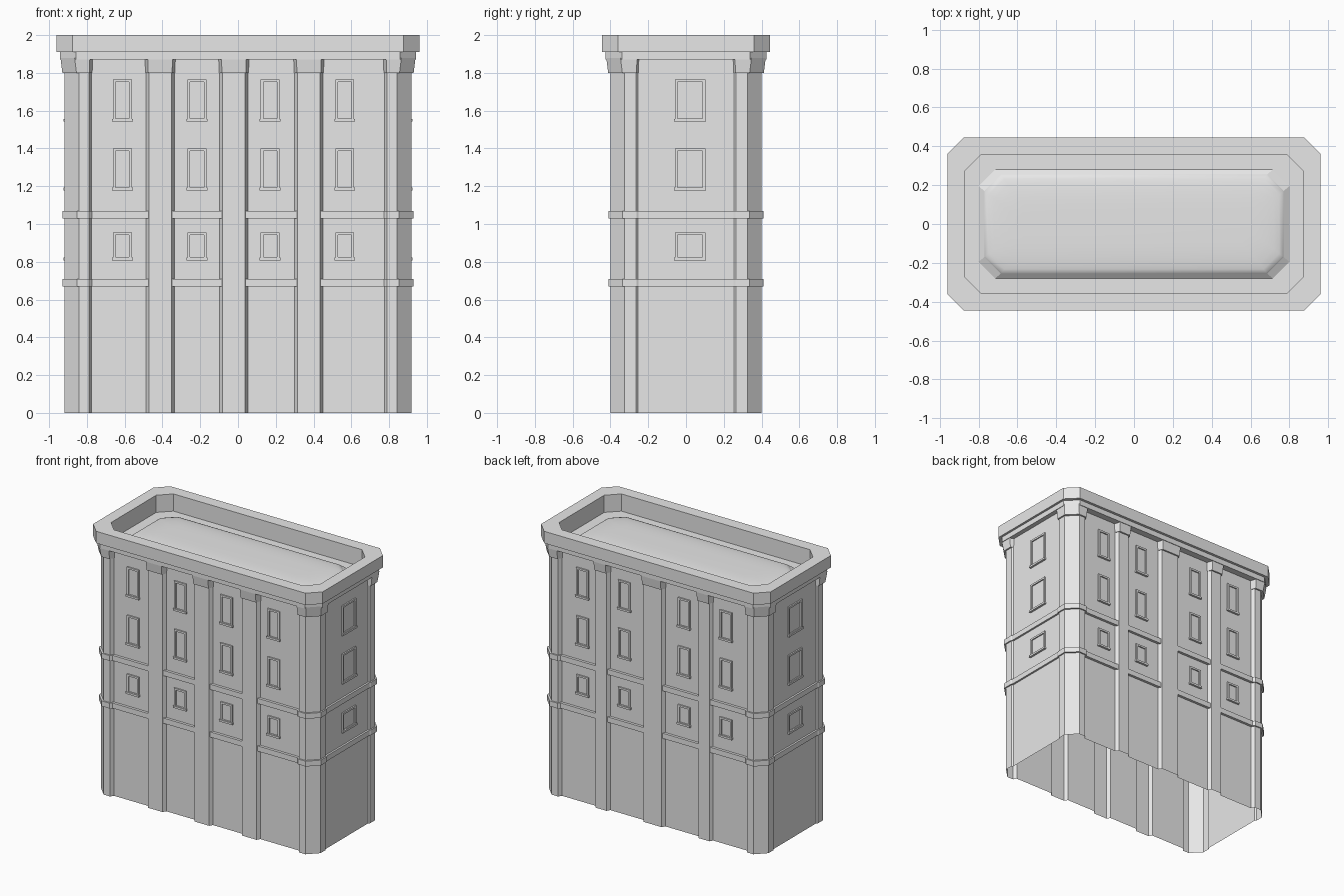
import bpy
from math import radians, sin, cos, pi
from mathutils import Matrix, Vector

cube = bpy.data.objects.get("Cube")
if cube:
    bpy.data.objects.remove(cube, do_unlink=True)

GREY = (0.8, 0.8, 0.8, 1)
stone = bpy.data.materials.new("pale_grey_stone")
stone.use_nodes = True
stone.diffuse_color = GREY
stone.node_tree.nodes["Principled BSDF"].inputs["Base Color"].default_value = GREY


def make(name, verts, faces, smooth=False):
    mesh = bpy.data.meshes.new(name)
    mesh.from_pydata(verts, [], faces)
    mesh.materials.append(stone)
    mesh.polygons.foreach_set("use_smooth", [smooth] * len(mesh.polygons))
    obj = bpy.data.objects.new(name, mesh)
    bpy.context.collection.objects.link(obj)
    return obj


def loft(name, rings, cap=False, smooth=False):
    """Skin equal-length rings of 3D points; optionally close the last one."""
    n = len(rings[0])
    verts = [p for ring in rings for p in ring]
    faces = [(k * n + i, k * n + (i + 1) % n, (k + 1) * n + (i + 1) % n, (k + 1) * n + i)
             for k in range(len(rings) - 1) for i in range(n)]
    if cap:
        faces.append(tuple(range(len(verts) - n, len(verts))))
    return make(name, verts, faces, smooth)


def at(points, z):
    return [(x, y, z) for x, y in points]


def chamfered(x, y, c):
    half = [(-x + c, -y), (x - c, -y), (x, -y + c), (x, y - c)]
    return half + [(-px, -py) for px, py in half]


# Wall plan: chamfered corner piers, recessed panels, pilasters with splayed sides
PANEL_X, PANEL_Y = 0.908, 0.375
FRONT = [(-0.412, 0.075), (-0.022, 0.075), (0.375, 0.075)]
BACK = [(-0.43, 0.06), (0, 0.09), (0.43, 0.06)]


def plan(out=0, px=PANEL_X, py=PANEL_Y, pilasters=True):
    X, Y, c, g = 0.918 + out, 0.40 + out, 0.075, out / 4
    points = []
    for sign, columns in ((1, FRONT), (-1, BACK)):
        half = [(-X + c, -Y), (-0.79 + g, -Y), (-0.775 + g, -py)]
        for mid, w in columns if pilasters else []:
            w += g
            half += [(mid - w, -py), (mid - w + 0.015, -Y),
                     (mid + w - 0.015, -Y), (mid + w, -py)]
        half += [(0.775 - g, -py), (0.79 - g, -Y), (X - c, -Y), (X, -Y + c),
                 (X, -0.265 + g), (px, -0.255 + g), (px, 0.255 - g), (X, 0.265 - g), (X, Y - c)]
        points += [(sign * x, sign * y) for x, y in half]
    return points


# Hollow walls, open at the bottom
loft("walls", [at(plan(), 0), at(plan(), 1.88)])

# Capitals on piers and pilasters
loft("capitals", [at(plan(), 1.80), at(plan(0.012), 1.80), at(plan(0.022), 1.88)])

# String courses, stopped by the pilasters
for name, z in (("lower_string_course", 0.67), ("upper_string_course", 1.03)):
    inner = plan(-0.002, PANEL_X - 0.002, PANEL_Y - 0.002, False)
    outer = plan(0.01, PANEL_X + 0.014, PANEL_Y + 0.02, False)
    loft(name, [at(inner, z), at(outer, z), at(outer, z + 0.04), at(inner, z + 0.04)])

# Cornice, parapet and roof gutter in one profile
profile = [(0.89, 0.36, 1.87), (0.943, 0.425, 1.87), (0.943, 0.425, 1.91),
           (0.96, 0.445, 1.91), (0.96, 0.445, 2.0), (0.873, 0.355, 2.0),
           (0.873, 0.355, 1.87), (0.80, 0.28, 1.87), (0.77, 0.255, 1.89)]
loft("cornice_and_parapet", [at(chamfered(x, y, 0.085), z) for x, y, z in profile])

# Gently domed roof
dome = []
for k in range(7):
    a = k / 6 * pi / 2
    inset = 0.17 * (1 - cos(a))
    dome.append(at(chamfered(0.77 - inset, 0.255 - inset, 0.085 - inset * 0.2), 1.89 + 0.025 * sin(a)))
loft("domed_roof", dome, cap=True, smooth=True)


# Windows: raised frame, sunken pane and a sill
def window(name, wall, angle, u, z0, z1, w):
    turn = Matrix.Rotation(radians(angle), 3, 'Z')

    def ring(half, low, high, d):
        corners = [(-half, low), (half, low), (half, high), (-half, high)]
        return [turn @ Vector((u + x, -wall - d, z)) for x, z in corners]

    t = 0.014
    loft(name + "_frame", [ring(w, z0, z1, -0.002), ring(w, z0, z1, 0.01),
                           ring(w - t, z0 + t, z1 - t, 0.01),
                           ring(w - t, z0 + t, z1 - t, 0.001)], cap=True)
    s = w + 0.005
    loft(name + "_sill", [ring(s, z0 - 0.003, z0 + 0.012, -0.002),
                          ring(s, z0 - 0.003, z0 + 0.012, 0.016)], cap=True)


ROWS = [(0.81, 0.955), (1.18, 1.40), (1.545, 1.765)]
SIDES = [("front", PANEL_Y, 0, [-0.612, -0.217, 0.17, 0.565], 0.05),
         ("left", PANEL_X, 90, [0.022], 0.08),
         ("back", PANEL_Y, 180, [-0.6, -0.25, 0.25, 0.6], 0.05),
         ("right", PANEL_X, 270, [0], 0.08)]
for side, wall, angle, columns, w in SIDES:
    for r, (z0, z1) in enumerate(ROWS):
        for c, u in enumerate(columns):
            window(f"{side}_window_{r + 1}_{c + 1}", wall, angle, u, z0, z1, w)
